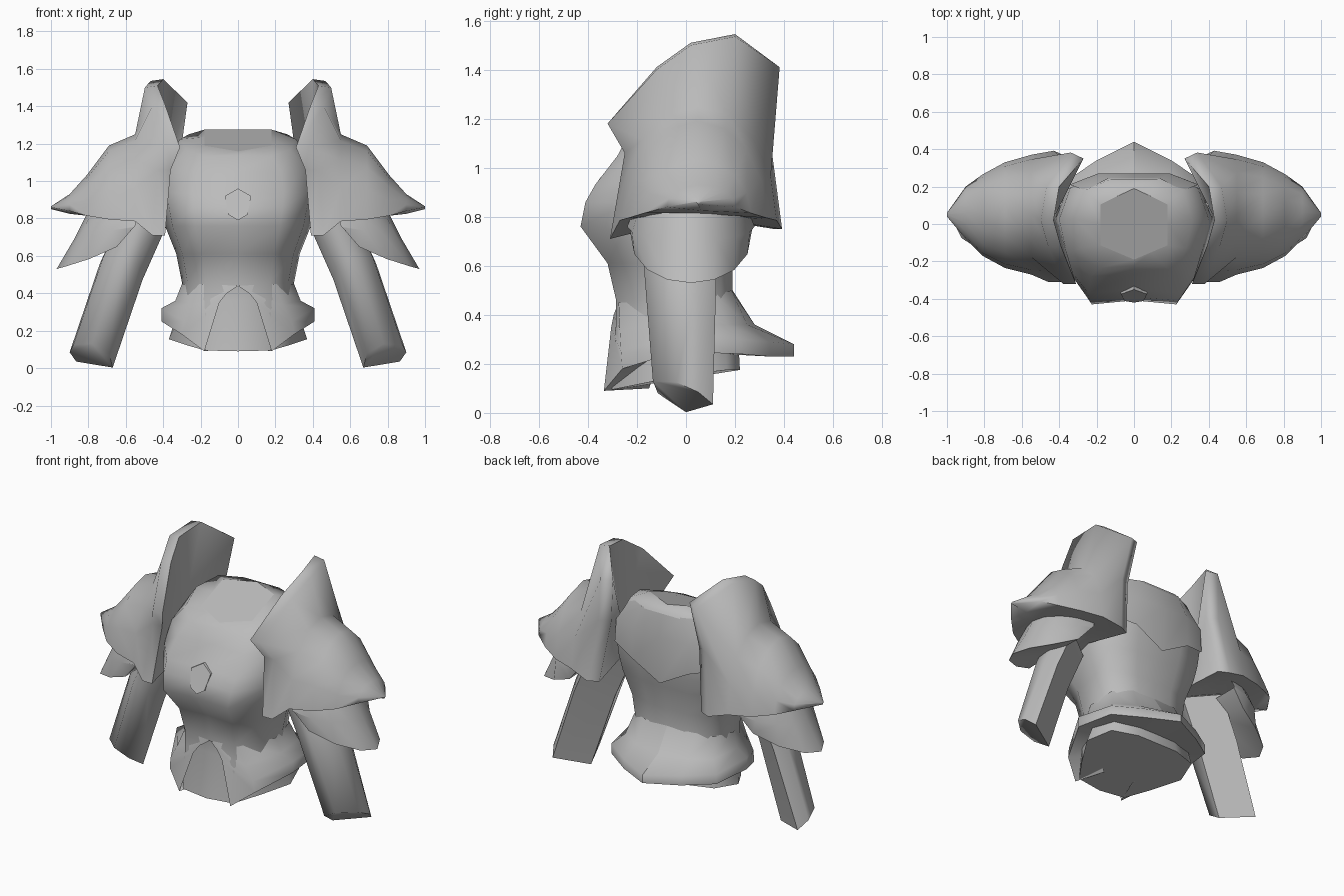
import bpy
import bmesh
from math import sin, cos, pi, radians

cube = bpy.data.objects.get("Cube")
if cube:
    bpy.data.objects.remove(cube, do_unlink=True)

steel = bpy.data.materials.new("grey_steel")
steel.use_nodes = True
colour = (0.5, 0.5, 0.5, 1)
steel.diffuse_color = colour
steel.node_tree.nodes["Principled BSDF"].inputs["Base Color"].default_value = colour


def loft(name, rows, closed=False, side=1, hubs=(None, None), caps=(), angle=70):
    """Skin rows of points, with optional fans to a hub or flat caps at the ends."""
    bm = bmesh.new()
    grid = [[bm.verts.new((x * side, y, z)) for x, y, z in row] for row in rows]
    count = len(grid[0])
    for a, b in zip(grid, grid[1:]):
        for i in range(count if closed else count - 1):
            j = (i + 1) % count
            bm.faces.new((a[i], a[j], b[j], b[i]))
    for end in caps:
        bm.faces.new(grid[end])
    for end, hub in zip((0, -1), hubs):
        if hub:
            centre = bm.verts.new((hub[0] * side, hub[1], hub[2]))
            row = grid[end]
            for i in range(count):
                bm.faces.new((row[i], row[(i + 1) % count], centre))
    bmesh.ops.remove_doubles(bm, verts=bm.verts[:], dist=0.0005)
    bmesh.ops.recalc_face_normals(bm, faces=bm.faces[:])
    mesh = bpy.data.meshes.new(name)
    bm.to_mesh(mesh)
    bm.free()
    mesh.materials.append(steel)
    obj = bpy.data.objects.new(name, mesh)
    bpy.context.collection.objects.link(obj)
    bpy.ops.object.select_all(action="DESELECT")
    obj.select_set(True)
    bpy.context.view_layer.objects.active = obj
    bpy.ops.object.shade_smooth_by_angle(angle=radians(angle))


def mirrored(half):
    """Complete a half ring that starts and ends on the centre line."""
    return half + [(-p[0], *p[1:]) for p in half[-2:0:-1]]


BODY = mirrored([(0, -.95), (.58, -1), (.90, -.55), (1, .1), (.85, .75), (.4, 1), (0, 1)])
HEX = mirrored([(0, -1), (.5, -.8), (1, -.6), (1, 0), (1, .55), (.5, .78), (0, 1)])
HIPS = mirrored([(0, -1), (.48, -.93), (.74, -.5), (1, 0), (.85, .75), (.4, 1), (0, 1)])


def ring(z, width, front, back, tilt=0, shape=BODY):
    points = []
    for u, v in shape:
        y = v * (back if v > 0 else -front)
        points.append((u * width, y, z + tilt * min(y, .1)))
    return points


# Torso, with a tilted hexagonal neck plate and a flat base
neck = ring(1.235, .18, -.19, .19, .4, HEX)
base = ring(.155, .37, -.325, .22, .2, HIPS)
loft("torso", [
    base,
    ring(.36, .30, -.285, .21),
    ring(.46, .30, -.285, .19),
    ring(.61, .33, -.32, .19),
    ring(.76, .39, -.43, .22),
    ring(.86, .41, -.41, .24),
    ring(.95, .42, -.37, .25, .05),
    ring(1.09, .40, -.28, .26, .15),
    ring(1.215, .31, -.235, .24, .35),
    neck,
], closed=True, angle=89)
loft("neck_plate", [neck], caps=(0,))
loft("torso_base", [base], caps=(0,))

# Pointed plate over the upper back
edge = [(.36, .205, .95), (.2, .265, .91), (0, .265, .80), (-.2, .265, .91), (-.36, .205, .95)]
loft("back_plate", [
    edge,
    [(x * .96, y + .005, 1.1) for x, y, z in edge],
    [(x * .72, y - .025, 1.245) for x, y, z in edge],
])

# Chest gem
gem = mirrored([(0, -.35, .96), (.07, -.375, .92), (.05, -.412, .82), (0, -.42, .79)])
loft("chest_gem", [[(x, y + .04, z) for x, y, z in gem], gem], closed=True, caps=(-1,), angle=30)

# Stations of the flared skirt, from the front tip to the middle of the back
SKIRT = [
    [(0, -.28, .44), (.06, -.295, .40), (.10, -.305, .35), (.18, -.335, .09)],
    [(.19, -.275, .45), (.24, -.27, .34), (.29, -.265, .25), (.30, -.26, .18)],
    [(.30, -.05, .45), (.335, -.04, .36), (.41, -.03, .32), (.41, -.03, .25)],
    [(.28, .12, .48), (.31, .17, .36), (.37, .225, .30), (.37, .225, .24)],
    [(.16, .185, .50), (.18, .25, .36), (.20, .34, .29), (.20, .34, .23)],
    [(0, .19, .50), (0, .28, .36), (0, .44, .28), (0, .44, .23)],
]

# Inner rim of the shoulder guard, from the front corner over the crest to the back
COLLAR = [
    (.39, -.31, .71), (.36, -.25, 1.06), (.31, -.32, 1.18), (.39, -.12, 1.41), (.43, .02, 1.51),
    (.40, .20, 1.545), (.27, .35, 1.42), (.31, .31, 1.13), (.36, .36, .75), (.40, .05, .80),
]
STEPS = [pi * i / 8 for i in range(9)]


def arch(x, front, back, base, top, under):
    """Arch over the arm, closed by one point in the middle of the underside."""
    mid, half = (front + back) / 2, (back - front) / 2
    curve = [(x, mid - half * cos(t), base + (top - base) * sin(t)) for t in STEPS]
    return curve + [(x, mid, under)]


# Bottom outline of the arm
CUFF = [
    (.69, -.115, .08), (.78, -.135, .13), (.88, -.04, .125),
    (.90, .05, .085), (.865, .11, .035), (.67, .0, .003),
]

for label, side in (("left", 1), ("right", -1)):
    # Flared skirt with its underside running in to the body
    skirt_rows = [s + [(s[-1][0] * .6, s[-1][1] * .45, s[-1][2] + .01)] for s in SKIRT]
    loft(label + "_skirt", skirt_rows, side=side)

    # Shoulder guard: crest plate flowing into a pointed dome
    crest = [(x + .068, y + .032 * (y > .3), z - .01 * (z > 1.3)) for x, y, z in COLLAR]
    loft(label + "_shoulder_guard", [
        COLLAR, crest,
        arch(.55, -.27, .37, .785, 1.25, .81),
        arch(.69, -.235, .33, .795, 1.19, .815),
        arch(.81, -.17, .265, .815, 1.03, .815),
        arch(.90, -.08, .20, .84, .93, .825),
        arch(1.0, .04, .06, .86, .865, .85),
    ], closed=True, side=side, hubs=((.42, .05, 1.0), None), caps=(-1,), angle=85)

    # Smaller curved plate below the shoulder guard
    loft(label + "_lower_guard", [
        [(.52 + .27 * sin(t), .02 - .22 * cos(t), .86) for t in STEPS],
        [(.55 + .32 * sin(t), .02 - .26 * cos(t), .76 - .06 * sin(t)) for t in STEPS],
        [(.56 + .41 * sin(t) ** 1.6, .02 - .25 * cos(t), .75 - .22 * sin(t) ** .8) for t in STEPS],
    ], side=side, hubs=(None, (.62, .02, .68)))

    # Slanted faceted arm
    elbow = [(x - .16, y * 1.2 - .01, z + .47) for x, y, z in CUFF]
    shoulder = [(x - .28, y * 1.25 - .01, z + .74) for x, y, z in CUFF]
    loft(label + "_arm", [CUFF, elbow, shoulder], closed=True, side=side, caps=(0, -1), angle=66)
